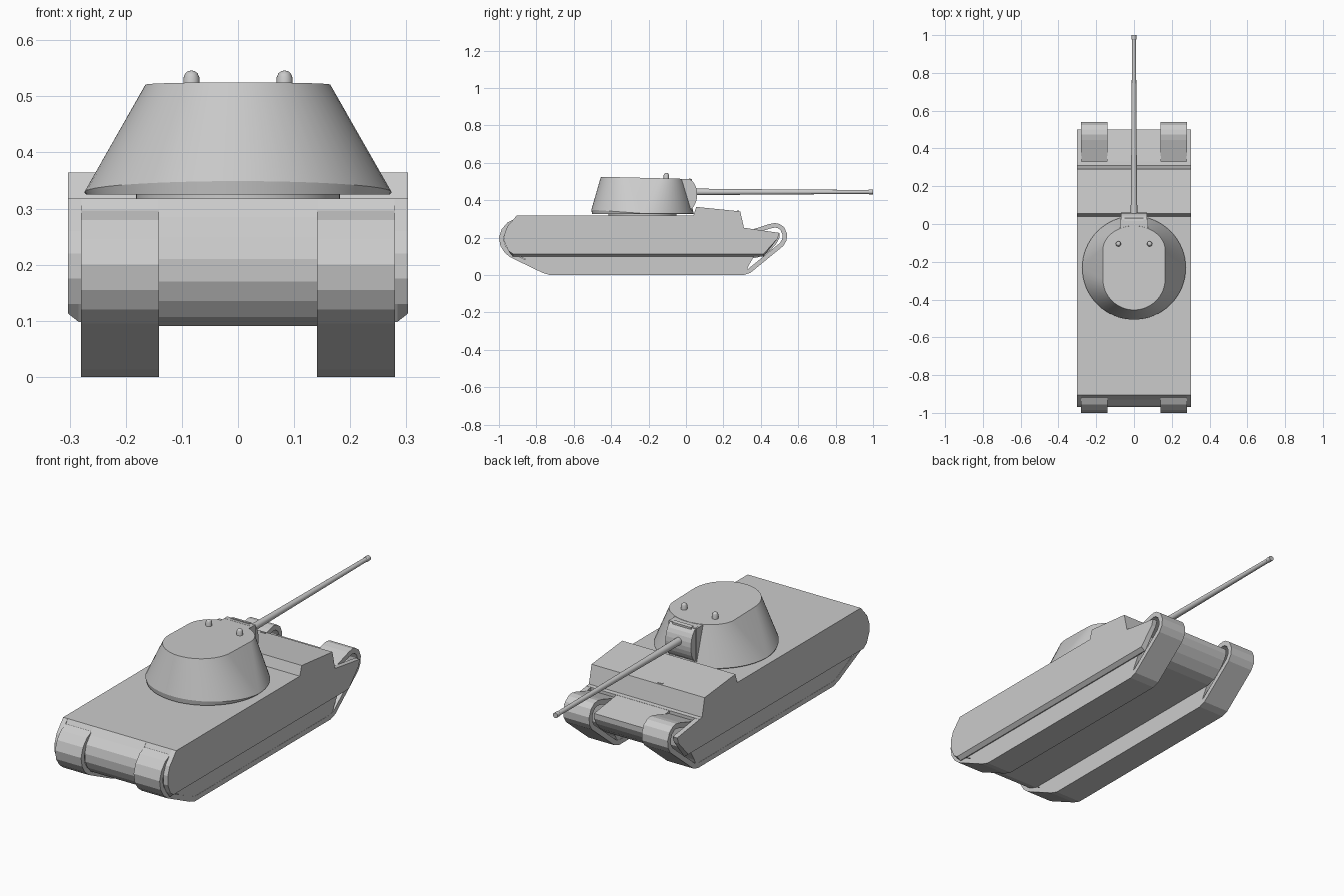
import bpy, bmesh
from math import sin, cos, pi, radians
from mathutils import Vector

if "Cube" in bpy.data.objects:
    bpy.data.objects.remove(bpy.data.objects["Cube"])


def loft(name, rings, mirror=False, smooth=False, closed=False):
    """Skin a list of equal-length point rings; cap the ends or close the loop."""
    bm = bmesh.new()
    vs = [[bm.verts.new(p) for p in r] for r in rings]
    n = len(rings[0])
    pairs = list(zip(vs, vs[1:] + ([vs[0]] if closed else [])))
    for a, b in pairs:
        for i in range(n):
            j = (i + 1) % n
            bm.faces.new((a[i], a[j], b[j], b[i]))
    if not closed:
        bm.faces.new(vs[0])
        bm.faces.new(vs[-1])
    bmesh.ops.recalc_face_normals(bm, faces=bm.faces)
    me = bpy.data.meshes.new(name)
    bm.to_mesh(me)
    bm.free()
    ob = bpy.data.objects.new(name, me)
    bpy.context.collection.objects.link(ob)
    if mirror:
        ob.modifiers.new("mirror", 'MIRROR')
    if smooth:
        bpy.ops.object.select_all(action='DESELECT')
        ob.select_set(True)
        bpy.context.view_layer.objects.active = ob
        bpy.ops.object.shade_smooth_by_angle(angle=radians(25))
    return ob


def at_x(pts, x):
    return [(x, y, z) for y, z in pts]


def prism(name, pts, x0, x1, mirror=False):
    return loft(name, [at_x(pts, x0), at_x(pts, x1)], mirror)


def inset(pts, d):
    """Mitred inward offset of a counter-clockwise yz outline."""
    out = []
    for i, p in enumerate(pts):
        p = Vector(p)
        a = (p - Vector(pts[i - 1])).normalized()
        b = (Vector(pts[(i + 1) % len(pts)]) - p).normalized()
        na, nb = Vector((-a.y, a.x)), Vector((-b.y, b.x))
        q = p + (na + nb) * d / (1 + na.dot(nb))
        out.append((q.x, q.y))
    return out


# Hull: roof with raised driver compartment, full width
roof = [(-0.905, 0.318), (0.04, 0.318), (0.055, 0.364), (0.29, 0.34),
        (0.31, 0.252), (0.33, 0.25), (0.33, 0.23), (-0.92, 0.23), (-0.92, 0.295)]
prism("hull_roof", roof, -0.303, 0.303)

# Hull: centre tub with rounded ends
tub = [(-0.905, 0.318), (0.0, 0.318), (0.2, 0.25), (0.31, 0.252), (0.5, 0.225),
       (0.5, 0.2), (0.485, 0.17), (0.455, 0.135), (0.415, 0.103), (0.37, 0.091),
       (-0.88, 0.091), (-0.925, 0.107), (-0.95, 0.135), (-0.967, 0.17),
       (-0.97, 0.21), (-0.96, 0.25), (-0.93, 0.285)]
prism("hull_tub", tub, -0.142, 0.142)

# Hull: side plates with a chamfered lower edge
side = [(-0.905, 0.318), (0.0, 0.318), (0.2, 0.25), (0.31, 0.252), (0.5, 0.225),
        (0.49, 0.195), (0.415, 0.098), (-0.925, 0.098), (-0.95, 0.13),
        (-0.97, 0.175), (-0.97, 0.22), (-0.955, 0.26)]
outer = [(0.303, y, max(z, 0.113)) for y, z in side]
loft("side_plate", [at_x(side, 0.279), at_x(side, 0.284), outer], mirror=True)

# Tracks: hollow band plus the filled running gear inside
band = [(-0.92, 0.297), (-0.955, 0.28), (-0.985, 0.245), (-1.0, 0.2), (-0.992, 0.155),
        (-0.97, 0.12), (-0.94, 0.095), (-0.77, 0.013), (-0.73, 0.0), (0.31, 0.0),
        (0.345, 0.012), (0.52, 0.155), (0.538, 0.185), (0.54, 0.22), (0.525, 0.255),
        (0.5, 0.273), (0.475, 0.278), (0.445, 0.272), (0.32, 0.232), (0.2, 0.232),
        (-0.8, 0.297)]
inner = inset(band, 0.024)
loft("track_band", [at_x(band, 0.141), at_x(band, 0.28),
                    at_x(inner, 0.28), at_x(inner, 0.141)], mirror=True, closed=True)
gear = [(-0.9, 0.28), (-0.955, 0.25), (-0.965, 0.2), (-0.93, 0.125), (-0.74, 0.015),
        (0.32, 0.015), (0.335, 0.05), (0.37, 0.11), (0.37, 0.22)]
prism("running_gear", gear, 0.143, 0.279, mirror=True)

# Turret: round base lofted to a long oval roof
N = 64
angles = [2 * pi * i / N for i in range(N)]


def base(r, z, lip=0.0):
    return [(r * sin(t), -0.232 + r * cos(t), z + lip * max(0, -cos(t))) for t in angles]


def oval_roof():
    pts = []
    for t in angles:
        c = cos(t)
        y = -0.14 + 0.13 * c if c > 0 else -0.29 + 0.165 * c
        pts.append((0.165 * sin(t), y, 0.525 - 0.025 * (y + 0.455)))
    return pts


loft("turret", [base(0.27, 0.325), base(0.274, 0.329, 0.02), oval_roof()], smooth=True)
loft("turret_ring", [base(0.182, 0.3), base(0.182, 0.33)], smooth=True)

# Gun mount: neck block, curved shield and top hinge
neck = [(-0.12, 0.34), (0.025, 0.34), (0.025, 0.512), (-0.12, 0.514)]
prism("gun_neck", neck, -0.075, 0.075)
shield = [(0.0, 0.345), (0.03, 0.34)] + [
    (0.005 + 0.055 * cos(a), 0.43 + 0.085 * sin(a))
    for a in [radians(-60 + 15 * i) for i in range(10)]] + [(0.0, 0.513)]
prism("gun_shield", shield, -0.068, 0.068)
prism("shield_hinge", [(0.015, 0.49), (0.032, 0.49), (0.032, 0.513), (0.015, 0.516)],
      -0.05, 0.05)


# Gun barrel: slim taper with a muzzle ring
def ring_y(r, y, z=0.444):
    return [(r * cos(2 * pi * i / 24), y, z + r * sin(2 * pi * i / 24)) for i in range(24)]


loft("gun_barrel", [ring_y(r, y) for y, r in
                    [(0.03, 0.018), (0.3, 0.015), (0.975, 0.0105),
                     (0.978, 0.0125), (1.0, 0.0125)]], smooth=True)


# Roof periscopes: short domed posts
def ring_z(r, z):
    return [(0.083 + r * cos(2 * pi * i / 16), -0.105 + r * sin(2 * pi * i / 16), z)
            for i in range(16)]


loft("periscope", [ring_z(r, z) for r, z in
                   [(0.014, 0.505), (0.014, 0.534), (0.011, 0.541),
                    (0.006, 0.545), (0.001, 0.546)]], mirror=True, smooth=True)

# Driver's vision slit on the compartment roof
prism("vision_slit", [(0.274, 0.335), (0.284, 0.335), (0.284, 0.3435), (0.274, 0.3445)],
      -0.072, -0.046)
